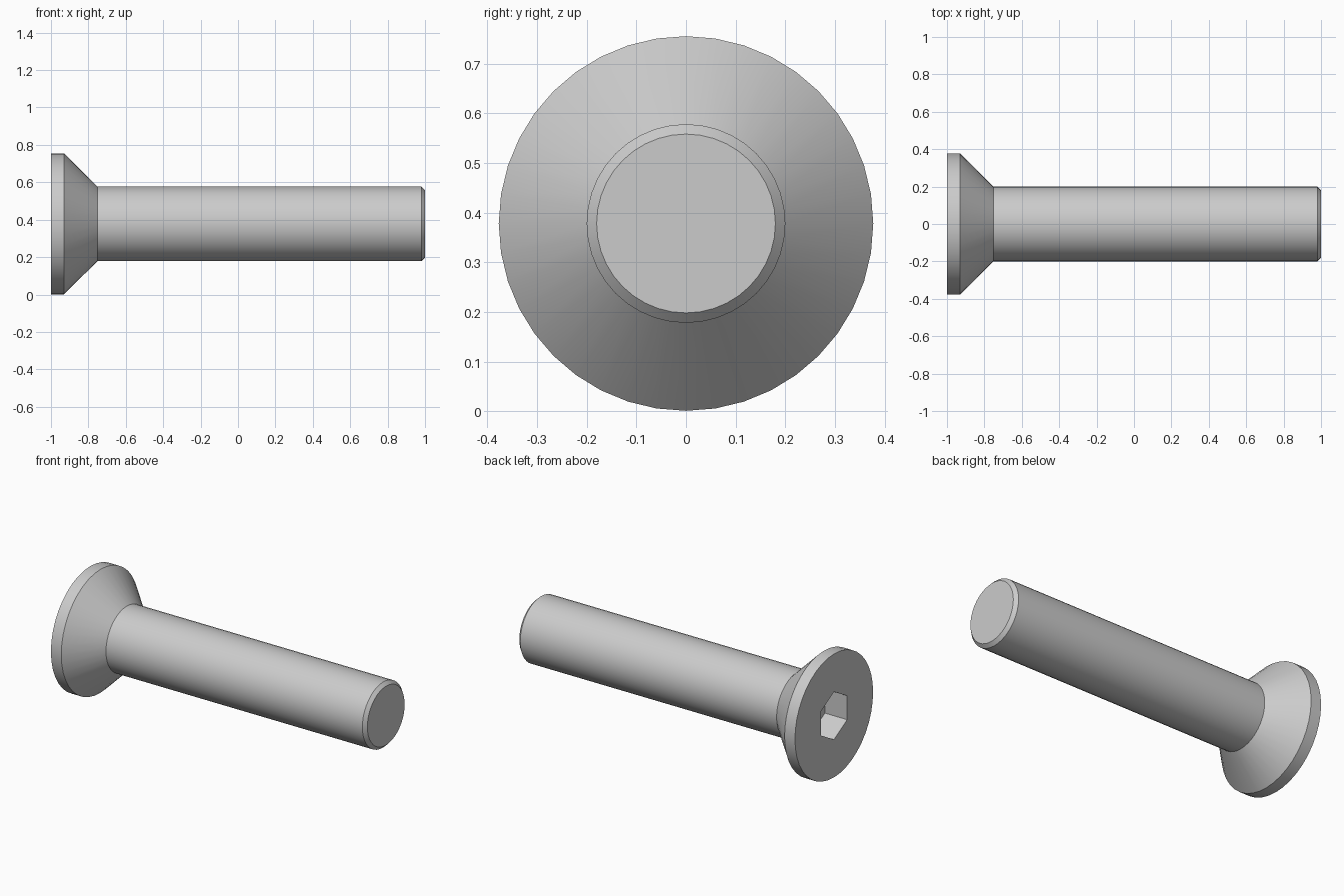
import bpy, bmesh, math

if "Cube" in bpy.data.objects:
    bpy.data.objects.remove(bpy.data.objects["Cube"])

AXIS_Z = 0.378
SEGMENTS = 40


def add_mesh(name, rings):
    """Skin rings of equal vertex count along x and cap both ends."""
    bm = bmesh.new()
    loops = []
    for x, radius, count in rings:
        loops.append([bm.verts.new((x,
                                    radius * math.sin(2 * math.pi * i / count),
                                    AXIS_Z + radius * math.cos(2 * math.pi * i / count)))
                      for i in range(count)])
    for a, b in zip(loops, loops[1:]):
        n = len(a)
        for i in range(n):
            bm.faces.new((a[i], a[(i + 1) % n], b[(i + 1) % n], b[i]))
    bm.faces.new(loops[0])
    bm.faces.new(loops[-1])
    bmesh.ops.recalc_face_normals(bm, faces=bm.faces[:])
    mesh = bpy.data.meshes.new(name)
    bm.to_mesh(mesh)
    bm.free()
    obj = bpy.data.objects.new(name, mesh)
    bpy.context.collection.objects.link(obj)
    return obj


# Countersunk head, shank and chamfered tip as one turned body
profile = [(-1.0, 0.377), (-0.93, 0.377), (-0.752, 0.2), (0.98, 0.2), (1.0, 0.18)]
screw = add_mesh("countersunk_screw", [(x, r, SEGMENTS) for x, r in profile])
bpy.context.view_layer.objects.active = screw
screw.select_set(True)
bpy.ops.object.shade_smooth_by_angle(angle=math.radians(30))

# Hexagonal drive socket, corners pointing up and down
cutter = add_mesh("hex_socket_cutter", [(-1.1, 0.146, 6), (-0.85, 0.146, 6)])
socket = screw.modifiers.new("hex_socket", 'BOOLEAN')
socket.operation = 'DIFFERENCE'
socket.solver = 'EXACT'
socket.object = cutter

# Apply the cut and discard the helper
bpy.ops.object.modifier_apply(modifier=socket.name)
bpy.data.objects.remove(cutter, do_unlink=True)
